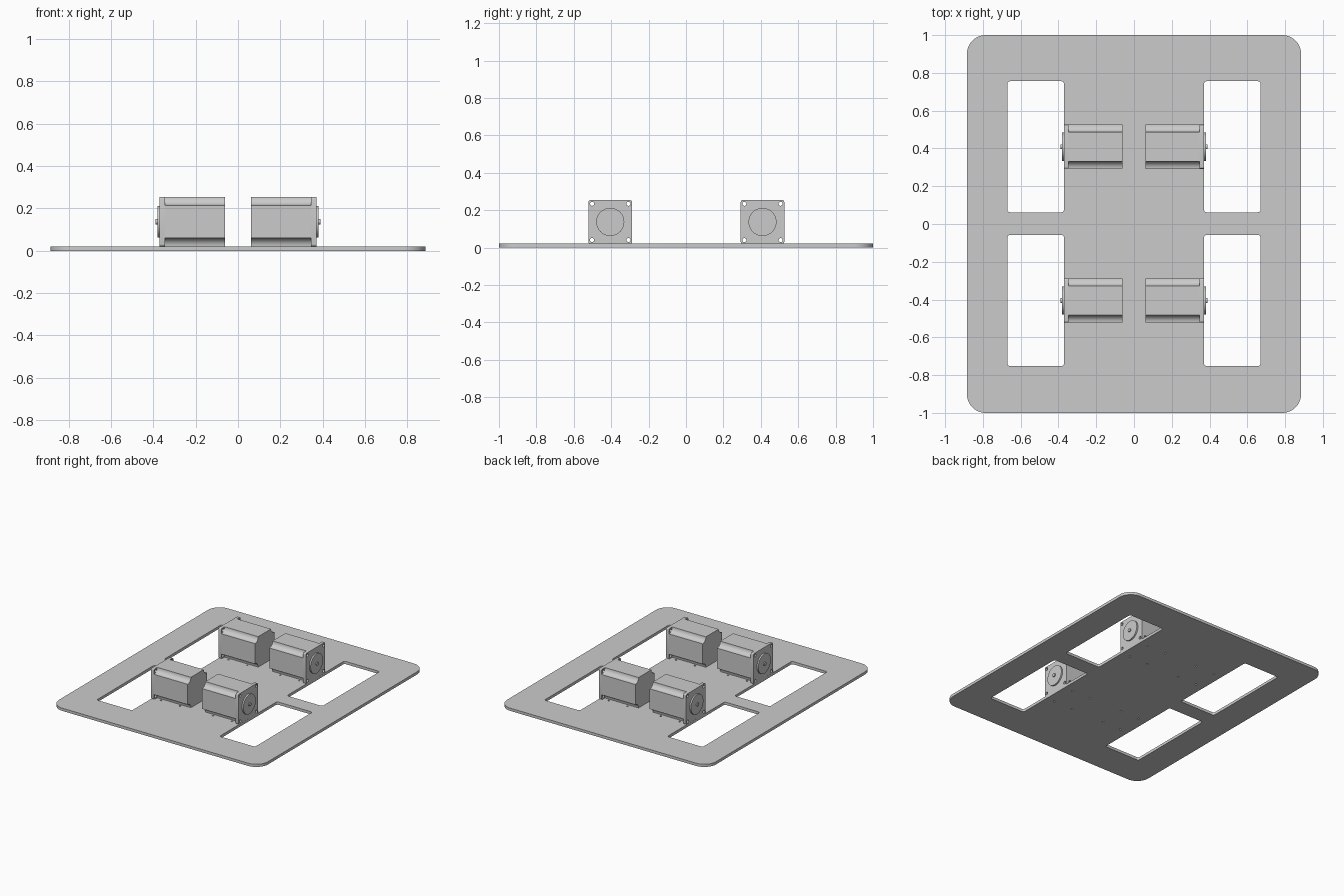
import bpy, bmesh
from math import cos, sin, pi
from mathutils import Matrix

if "Cube" in bpy.data.objects:
    bpy.data.objects.remove(bpy.data.objects["Cube"])


def arc(cx, cy, r, a0, a1, n):
    return [(cx + r * cos(a0 + (a1 - a0) * i / n), cy + r * sin(a0 + (a1 - a0) * i / n))
            for i in range(n + 1)]


def circle(cx, cy, r, n=16):
    return arc(cx, cy, r, 0, 2 * pi, n)[:-1]


def rounded_rect(cx, cy, hx, hy, r, n=8):
    pts = []
    for k, (sx, sy) in enumerate([(1, 1), (-1, 1), (-1, -1), (1, -1)]):
        pts += arc(cx + sx * (hx - r), cy + sy * (hy - r), r, k * pi / 2, (k + 1) * pi / 2, n)
    return pts


def notched_square(h, r, n=8):
    # square with a concave quarter-round cut at each corner
    pts = []
    for k, (sx, sy) in enumerate([(1, 1), (-1, 1), (-1, -1), (1, -1)]):
        a = -pi / 2 + k * pi / 2
        pts += arc(sx * h, sy * h, r, a, a - pi / 2, n)
    return pts


def slab_mesh(name, loops, z0, z1):
    """Extrude the first loop from z0 to z1, with the other loops as holes."""
    cu = bpy.data.curves.new(name + "_outline", 'CURVE')
    cu.dimensions = '2D'
    cu.fill_mode = 'BOTH'
    cu.extrude = (z1 - z0) / 2
    for loop in loops:
        sp = cu.splines.new('POLY')
        sp.points.add(len(loop) - 1)
        for p, (x, y) in zip(sp.points, loop):
            p.co = (x, y, 0, 1)
        sp.use_cyclic_u = True
    tmp = bpy.data.objects.new(name + "_outline", cu)
    bpy.context.collection.objects.link(tmp)
    dg = bpy.context.evaluated_depsgraph_get()
    me = bpy.data.meshes.new_from_object(tmp.evaluated_get(dg))
    bpy.data.objects.remove(tmp)
    me.name = name
    bm = bmesh.new()
    bm.from_mesh(me)
    bmesh.ops.remove_doubles(bm, verts=bm.verts, dist=1e-5)
    bmesh.ops.translate(bm, verts=bm.verts, vec=(0, 0, (z0 + z1) / 2))
    bmesh.ops.recalc_face_normals(bm, faces=bm.faces)
    bm.to_mesh(me)
    bm.free()
    return me


def place(name, me, matrix=Matrix()):
    ob = bpy.data.objects.new(name, me)
    bpy.context.collection.objects.link(ob)
    ob.matrix_world = matrix
    bpy.ops.object.select_all(action='DESELECT')
    ob.select_set(True)
    bpy.context.view_layer.objects.active = ob
    bpy.ops.object.shade_smooth_by_angle(angle=pi / 6)
    return ob


ROWS = {"back": 0.409, "front": -0.405}
SCREW = 0.097

# Base plate with four wheel slots and small mounting holes under the motors
loops = [rounded_rect(0, 0, 0.885, 1.0, 0.1, 12)]
for y in ROWS.values():
    for s in (-1, 1):
        loops.append(rounded_rect(s * 0.5205, y, 0.15, 0.347, 0.015, 4))
        for x in (0.14, 0.30):
            for d in (-SCREW, SCREW):
                loops.append(circle(s * x, y + d, 0.007, 12))
place("base_plate", slab_mesh("base_plate", loops, 0, 0.021))

# Motor parts, modelled along local z (the shaft direction)
H = 0.1165
screws = [circle(a * SCREW, b * SCREW, 0.011) for a in (-1, 1) for b in (-1, 1)]
parts = {
    "motor_body": slab_mesh("motor_body", [notched_square(H, 0.039)], 0.061, 0.346),
    "motor_flange": slab_mesh("motor_flange", [rounded_rect(0, 0, H, H, 0.01, 4)] + screws,
                              0.346, 0.37),
    "motor_pilot": slab_mesh("motor_pilot", [circle(0, 0, 0.075, 48)], 0.37, 0.381),
    "motor_shaft": slab_mesh("motor_shaft", [circle(0, 0, 0.013, 24)], 0.381, 0.389),
}

# Four motors, shafts facing outward over the slots
to_x = Matrix(((0, 0, 1, 0), (1, 0, 0, 0), (0, 1, 0, 0), (0, 0, 0, 1)))
for row, y in ROWS.items():
    for side, angle in (("right", 0), ("left", pi)):
        m = Matrix.Translation((0, y, 0.021 + H)) @ Matrix.Rotation(angle, 4, 'Z') @ to_x
        for name, me in parts.items():
            place(f"{row}_{side}_{name}", me, m)
